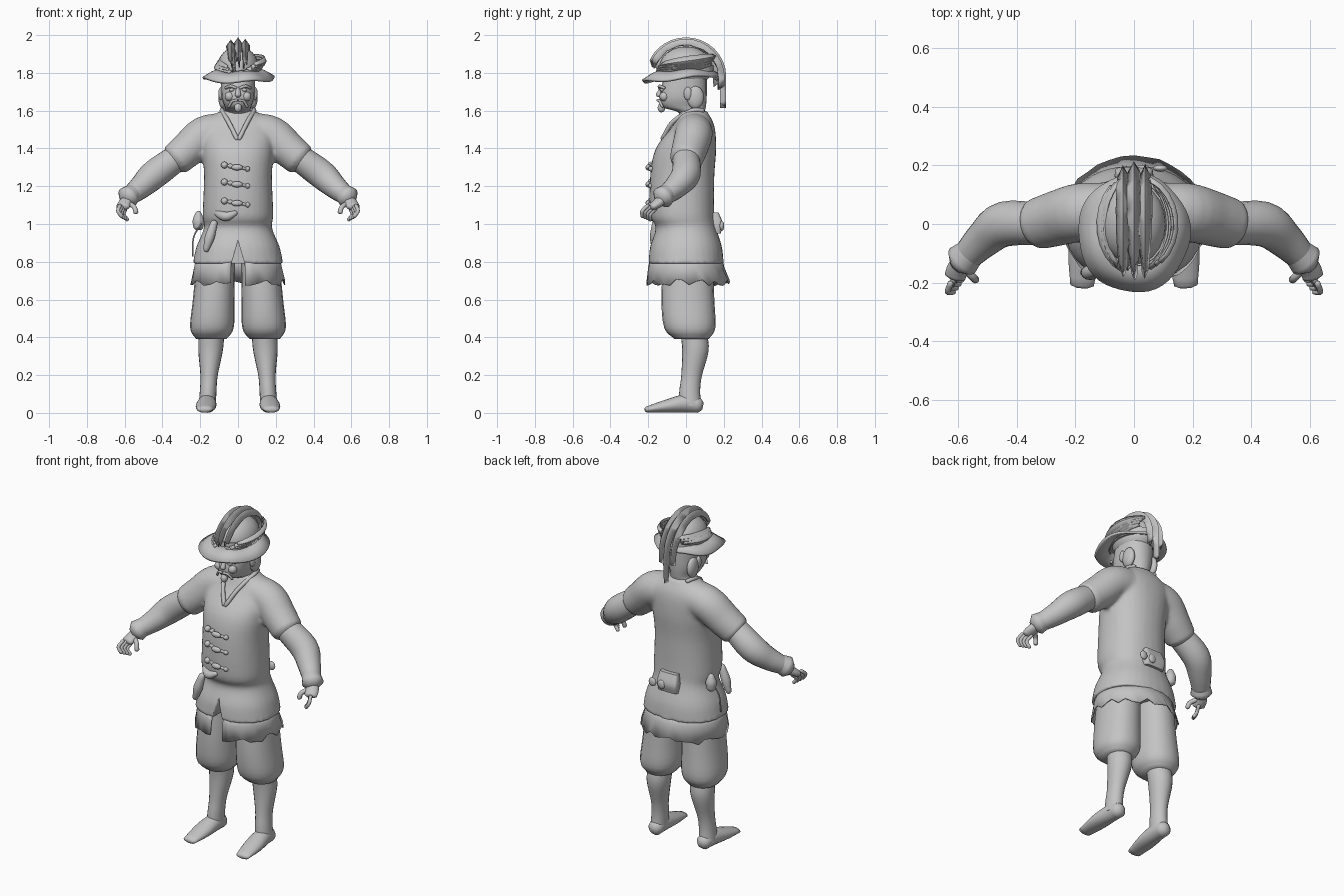
import bpy, bmesh, random
from math import sin, cos, pi, radians, copysign
from mathutils import Vector, Matrix

random.seed(4)
cube = bpy.data.objects.get("Cube")
if cube:
    bpy.data.objects.remove(cube)

grey = bpy.data.materials.new("plain_grey")
grey.use_nodes = True
grey.diffuse_color = (.55, .55, .55, 1)
grey.node_tree.nodes["Principled BSDF"].inputs["Base Color"].default_value = grey.diffuse_color


def finish(bm, name, thickness=0, angle=60):
    """Turn a bmesh into a shaded object, optionally given a thickness."""
    bmesh.ops.recalc_face_normals(bm, faces=bm.faces)
    mesh = bpy.data.meshes.new(name)
    bm.to_mesh(mesh)
    bm.free()
    mesh.materials.append(grey)
    ob = bpy.data.objects.new(name, mesh)
    bpy.context.collection.objects.link(ob)
    bpy.ops.object.select_all(action='DESELECT')
    ob.select_set(True)
    bpy.context.view_layer.objects.active = ob
    bpy.ops.object.shade_smooth_by_angle(angle=radians(angle))
    if thickness:
        solid = ob.modifiers.new("thickness", 'SOLIDIFY')
        solid.thickness = thickness
        solid.offset = 0
    return ob


def flow(rings, steps=4):
    """Smooth curve through the given rings; a single radius serves both ways."""
    v = [Vector((*r[:4], r[-1])) for r in rings]
    v = [v[0] * 2 - v[1]] + v + [v[-1] * 2 - v[-2]]
    out = []
    for a, b, c, d in zip(v, v[1:], v[2:], v[3:]):
        for k in range(steps):
            t = k / steps
            out.append(b + ((c - a) * t + (a * 2 - b * 5 + c * 4 - d) * t * t
                            + (b * 3 - a - c * 3 + d) * t * t * t) / 2)
    return out + [v[-2]]


def bridge(bm, loops, closed=True):
    for p, q in zip(loops, loops[1:]):
        for k in range(len(p) if closed else len(p) - 1):
            j = (k + 1) % len(p)
            bm.faces.new((p[k], p[j], q[j], q[k]))


def dome(end, inner):
    """Small extra ring that rounds off an end."""
    out = (Vector(end[:3]) - Vector(inner[:3])).normalized()
    return Vector((*(Vector(end[:3]) + out * end[4] / 2), end[3] / 2, end[4] / 2))


def loft(bm, rings, pair=False, flat=False, sides=20, power=1):
    """Skin over (x, y, z, radius...) rings, level or turned along the path."""
    rings = flow(rings)
    if not flat:
        rings = [dome(rings[0], rings[1])] + rings + [dome(rings[-1], rings[-2])]
    pts = [Vector(r[:3]) for r in rings]
    span = (pts[-1] - pts[0]).normalized()
    ref = Vector((0, 1, 0)) if abs(span.z) > .8 else Vector((0, 0, 1))
    for flip in (1, -1) if pair else (1,):
        loops = []
        for i, (p, r) in enumerate(zip(pts, rings)):
            a, b = Vector((1, 0, 0)), Vector((0, 1, 0))
            if not flat:
                t = (pts[min(i + 1, len(pts) - 1)] - pts[max(i - 1, 0)]).normalized()
                a = t.cross(ref).normalized()
                b = a.cross(t)
            loop = []
            for k in range(sides):
                c, s = (copysign(abs(f) ** power, f) for f in
                        (cos(2 * pi * k / sides), sin(2 * pi * k / sides)))
                co = p + a * c * r[3] + b * s * r[4]
                loop.append(bm.verts.new((co.x * flip, co.y, co.z)))
            loops.append(loop)
        bridge(bm, loops)
        bm.faces.new(loops[0])
        bm.faces.new(loops[-1])


def part(name, rings, **options):
    bm = bmesh.new()
    loft(bm, rings, **options)
    return finish(bm, name)


def tube(name, points, radius, **options):
    return part(name, [(*p, radius) for p in points], sides=10, **options)


def stand(rings, x=lambda z: 0):
    """Level rings from (height, y, half width, half depth)."""
    return [(x(z), y, z, rx, ry) for z, y, rx, ry in rings]


def ball(name, place, size, pair=False):
    bm = bmesh.new()
    for flip in (1, -1) if pair else (1,):
        spot = Matrix.Translation((place[0] * flip, place[1], place[2]))
        bmesh.ops.create_uvsphere(bm, u_segments=20, v_segments=12, radius=1,
                                  matrix=spot @ Matrix.Diagonal((*size, 1)))
    return finish(bm, name)


def feather(name, path, width, drop):
    """Ridged blade with two ragged vanes folding inward."""
    bm = bmesh.new()
    pts = [Vector(p) for p in path]
    middle = sum(pts, Vector()) / len(pts)
    rows = []
    for i, p in enumerate(pts):
        t = (pts[min(i + 1, len(pts) - 1)] - pts[max(i - 1, 0)]).normalized()
        down = middle - p
        down = (down - t * down.dot(t)).normalized()
        side = t.cross(down) * width * (.3 + .7 * sin(pi * (i + .5) / len(pts)))
        ragged = [t * random.uniform(-drop, drop) for s in "ab"]
        rows.append([bm.verts.new(co) for co in
                     (p - side + down * drop + ragged[0], p, p + side + down * drop + ragged[1])])
    bridge(bm, rows, closed=False)
    return finish(bm, name, .006, 35)


# Jacket: body and short sleeves fused, slit at the front hem
bm = bmesh.new()
loft(bm, stand([(.79, 0, .24, .2), (.88, 0, .22, .19), (.98, 0, .18, .16), (1.05, -.02, .187, .17),
                (1.25, -.02, .18, .17), (1.4, 0, .19, .16), (1.52, .04, .19, .11),
                (1.6, .04, .09, .07)]), flat=True, sides=32, power=.9)
loft(bm, [(.08, .04, 1.49, .1), (.18, .04, 1.47, .1), (.26, .02, 1.4, .095), (.33, 0, 1.34, .088)],
     pair=True, sides=24)
jacket = finish(bm, "jacket")
fuse = jacket.modifiers.new("fuse", 'REMESH')
fuse.mode, fuse.voxel_size, fuse.use_smooth_shade = 'VOXEL', .011, True
soften = jacket.modifiers.new("soften", 'SMOOTH')
soften.factor, soften.iterations = .5, 5
bm = bmesh.new()
bmesh.ops.create_cone(bm, cap_ends=True, segments=4, radius1=1, radius2=1, depth=.2)
cutter = finish(bm, "slit_cutter")
cutter.location, cutter.scale, cutter.rotation_euler = (0, -.22, .79), (.035, .12, 1), (pi / 2, 0, 0)
cutter.hide_render = True
cutter.hide_set(True)
slit = jacket.modifiers.new("slit", 'BOOLEAN')
slit.operation, slit.object, slit.solver = 'DIFFERENCE', cutter, 'EXACT'

# Collar edges meeting in a V
tube("collar", [(.07, .09, 1.6), (.085, .03, 1.6), (.05, -.07, 1.54), (.005, -.125, 1.45)], .012, pair=True)

# Ragged shirt tail, open at the front
bm = bmesh.new()
rows = []
count = 36
for i in range(count + 1):
    a = -pi / 2 + .16 + (2 * pi - .32) * i / count
    flare = 1.06 + .08 * max(0, sin(a)) + random.uniform(-.02, .02)
    hem = random.uniform(.67, .71)
    rows.append([bm.verts.new((.23 * f * cos(a), .2 * f * sin(a), z))
                 for f, z in ((.95, .82), (1, .77), (flare, hem))])
bridge(bm, rows, closed=False)
finish(bm, "shirt_tail", .006)


# Legs spread slightly toward the floor
def leg_x(z):
    return .165 - .06 * z


part("breeches", stand([(.84, .01, .1, .13), (.6, .01, .11, .14), (.45, .02, .115, .135),
                        (.39, .03, .08, .09)], leg_x), pair=True, flat=True, power=.9)
part("stockings", stand([(.43, .04, .068, .07), (.33, .05, .065, .07), (.2, .03, .046, .055),
                         (.12, .02, .044, .055), (.04, .02, .046, .06)], leg_x), pair=True, flat=True)
part("shoes", [(.16, .07, .04, .04), (.163, 0, .05, .048), (.17, -.1, .036, .054, .035),
               (.177, -.21, .017, .04, .016)], pair=True)

# Long inner sleeves, flared cuffs
part("sleeves", [(.31, 0, 1.36, .07), (.44, 0, 1.265, .077), (.51, -.05, 1.2, .064),
                 (.57, -.11, 1.15, .05)], pair=True)
part("cuffs", [(.55, -.09, 1.17, .048), (.585, -.125, 1.14, .06)], pair=True)

# Hands with curled fingers
part("palms", [(.575, -.11, 1.145, .03), (.6, -.15, 1.11, .036, .025), (.61, -.18, 1.09, .036, .02)], pair=True)
for k in range(4):
    knuckle = Vector((.61, -.18, 1.09)) + Vector((.01, -.014, .006)) * (k - 1.5)
    curl = [Vector(), Vector((.01, -.03, -.03)), Vector((-.01, -.03, -.06))]
    tube("fingers", [knuckle + c for c in curl], .01, pair=True)
tube("thumbs", [(.58, -.15, 1.11), (.55, -.18, 1.09), (.54, -.19, 1.06)], .013, pair=True)

# Head and face
part("head", stand([(1.53, .04, .07, .07), (1.59, .03, .066, .07), (1.62, -.01, .07, .115),
                    (1.68, -.015, .088, .125), (1.8, 0, .09, .11)]), flat=True, power=.9)
part("nose", [(0, -.13, 1.72, .01), (0, -.145, 1.68, .016)])
ball("ears", (.09, .01, 1.69), (.014, .022, .035), pair=True)
ball("side_hair", (.08, .05, 1.67), (.024, .045, .06), pair=True)
ball("eyes", (.034, -.126, 1.71), (.015, .012, .009), pair=True)
ball("cheeks", (.045, -.115, 1.675), (.025, .025, .025), pair=True)
tube("brows", [(.01, -.14, 1.72), (.04, -.14, 1.73), (.065, -.115, 1.72)], .008, pair=True)
tube("moustache", [(.005, -.15, 1.655), (.03, -.14, 1.65), (.05, -.125, 1.62)], .007, pair=True)
ball("goatee", (0, -.13, 1.615), (.02, .02, .024))

# Hat: wavy brim, domed crown, band
bm = bmesh.new()
loops = []
count = 48
for f, z in ((.5, 1.82), (.75, 1.8), (1, 1.772)):
    loop = []
    for k in range(count):
        a = 2 * pi * k / count
        wave = f + .02 * f * sin(5 * a + 1)
        loop.append(bm.verts.new((.188 * wave * cos(a), .2 * wave * sin(a) - .03,
                                  z + f * (.018 * sin(a) + .007 * sin(4 * a)))))
    loops.append(loop)
bridge(bm, loops)
finish(bm, "hat_brim", .014)
ball("hat_crown", (0, 0, 1.83), (.11, .14, .11))
part("hat_band", stand([(1.8, 0, .117, .147), (1.84, 0, .115, .145)]), flat=True)

# Crest plumes arching over the crown, then hanging straight down the back
for x, low, last in ((0, 0, 19), (-.038, .012, 16), (.038, .008, 16), (-.02, .035, 15)):
    path = []
    for i in range(last):
        a = radians(155 - 11 * i)
        height = .205 * sin(a) if a > 0 else .22 * a
        path.append((x, (.21 - low) * cos(max(a, 0)), 1.78 - low + height))
    feather("crest_plume", path, .022, .03)

# Side plumes sweeping back round the hat
for side, layers in ((1, 4), (-1, 3)):
    for k in range(layers):
        path = []
        for i in range(9):
            a = radians(-70 + 15 * i + 6 * k)
            path.append((side * (.125 + .008 * side * k) * cos(a), .17 * sin(a), 1.8 + .014 * k + .006 * i))
        feather("side_plume", path, .024, .012)

# Frog fastenings down the chest
for z in (1.3, 1.21, 1.11):
    ball("toggle", (-.005, -.2, z), (.03, .014, .016))
    for x, size in ((-.072, .018), (-.04, .013), (.05, .014)):
        ball("cord_knot", (x, -.185, z - x / 6), (size, size, size))
    tube("cord", [(-.085, -.18, z + .014), (0, -.195, z), (.06, -.185, z - .01)], .008)

# Belt gear: curved purse, sheath, flask, strap, back pouch
part("belt_purse", [(-.14, -.12, 1.075, .008), (-.07, -.185, 1.04, .025), (-.01, -.19, 1.06, .012)])
part("sheath", [(-.125, -.16, 1.01, .018), (-.15, -.165, .93, .026), (-.17, -.165, .86, .014)])
part("flask", [(-.21, .06, 1.06, .015), (-.21, .06, 1.02, .03), (-.21, .06, .98, .026)])
tube("strap", [(-.195, .03, 1), (-.235, .02, .93), (-.24, .01, .83)], .004)
part("back_pouch", stand([(.95, .16, .062, .024), (1, .165, .066, .03), (1.06, .155, .058, .018)]),
     flat=True, power=.4)
for x in (.03, .09):
    ball("pouch_bulge", (x, .19, .99), (.024, .012, .026))
